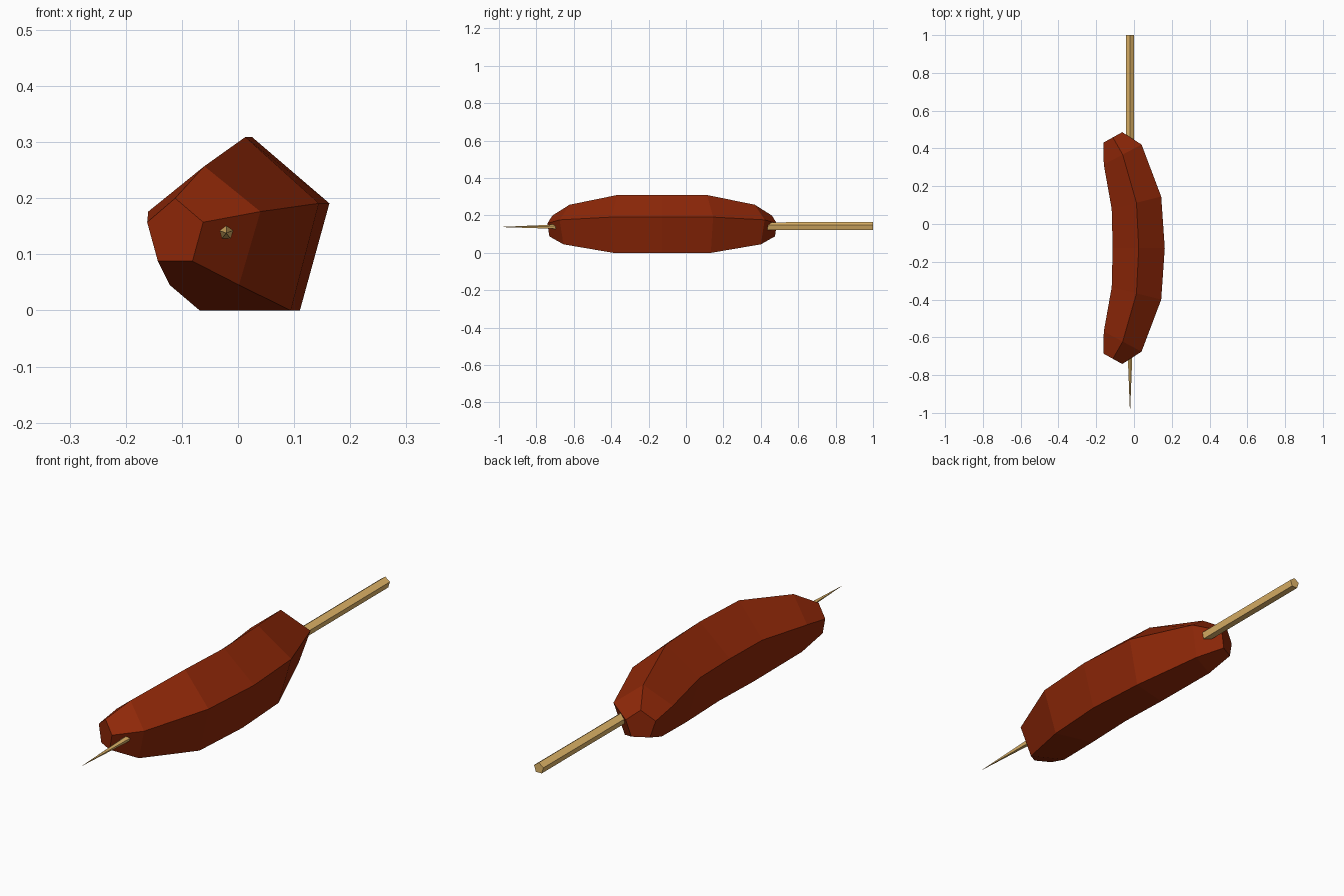
import bpy, bmesh, math
from mathutils import Vector

if "Cube" in bpy.data.objects:
    bpy.data.objects.remove(bpy.data.objects["Cube"])


def material(name, rgb):
    m = bpy.data.materials.new(name)
    m.diffuse_color = (*rgb, 1)
    m.use_nodes = True
    m.node_tree.nodes["Principled BSDF"].inputs["Base Color"].default_value = m.diffuse_color
    return m


def loft(name, rings, mat):
    """Skin five-sided rings: (x, y, z, radius_x, radius_z, tilt in degrees)."""
    bm = bmesh.new()
    loops = []
    for x, y, z, rx, rz, tilt in rings:
        t = math.radians(tilt)
        loop = []
        for i in range(5):
            a = math.tau * i / 5
            s = rx * math.sin(a)
            loop.append(bm.verts.new(Vector((x + s * math.cos(t), y + s * math.sin(t),
                                             z + rz * math.cos(a)))))
        loops.append(loop)
    for a, b in zip(loops, loops[1:]):
        for i in range(5):
            j = (i + 1) % 5
            bm.faces.new((a[i], a[j], b[j], b[i]))
    bm.faces.new(loops[0])
    bm.faces.new(loops[-1])
    bmesh.ops.recalc_face_normals(bm, faces=bm.faces)
    me = bpy.data.meshes.new(name)
    bm.to_mesh(me)
    bm.free()
    me.materials.append(mat)
    ob = bpy.data.objects.new(name, me)
    bpy.context.collection.objects.link(ob)
    return ob


meat = material("browned meat", (0.275, 0.0206, 0.0024))
wood = material("light wood", (0.76, 0.47, 0.143))

# Sausage: curved body, the half profile mirrored about its middle
MID = -0.1275
half = [(0.025, 0.0, 0.138, 0.145, 0.171, 0),
        (0.013, 0.240, 0.138, 0.142, 0.171, 14),
        (-0.060, 0.495, 0.140, 0.119, 0.117, 28),
        (-0.112, 0.586, 0.138, 0.060, 0.062, 29)]
rings = [(x, MID - d, z, rx, rz, -t) for x, d, z, rx, rz, t in reversed(half[1:])]
rings += [(x, MID + d, z, rx, rz, t) for x, d, z, rx, rz, t in half]
loft("sausage", rings, meat)

# Skewer: five-sided stick with a long sharpened point
loft("skewer", [(-0.021, -1.0, 0.138, 0.0002, 0.0002, 0),
                (-0.021, -0.45, 0.139, 0.023, 0.023, 0),
                (-0.021, 1.0, 0.141, 0.023, 0.023, 0)], wood)
